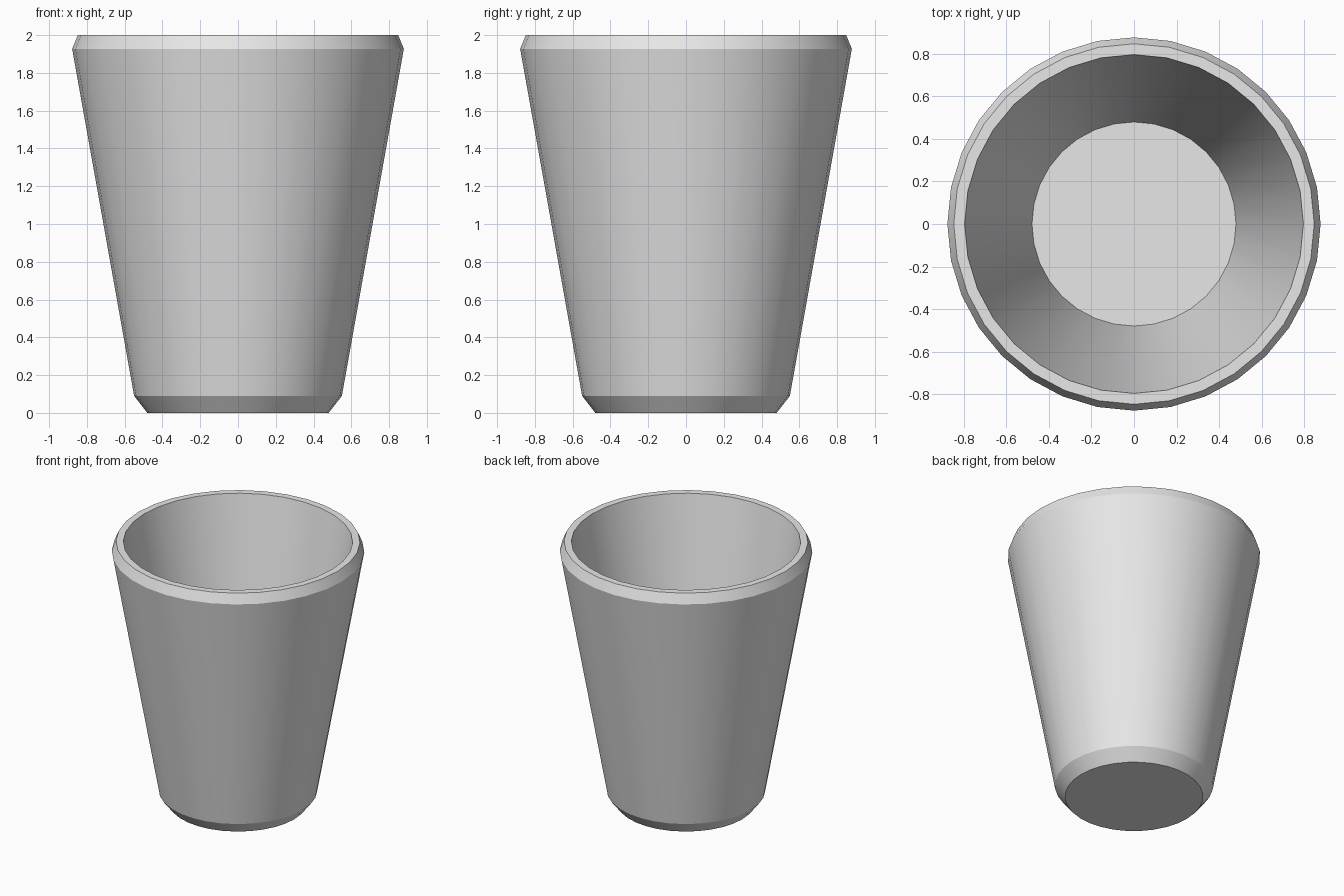
import bpy
import bmesh
import math

SIDES = 32

old = bpy.data.objects.get("Cube")
if old:
    bpy.data.objects.remove(old, do_unlink=True)

# Plain grey material
grey = bpy.data.materials.new("plain_grey")
grey.use_nodes = True
colour = (0.8, 0.8, 0.8, 1.0)
grey.diffuse_color = colour
grey.node_tree.nodes["Principled BSDF"].inputs["Base Color"].default_value = colour

# Cup profile as (radius, height): base, bevelled wall, rim, inner wall, floor
profile = [(0.48, 0.0), (0.55, 0.09), (0.878, 1.927), (0.848, 2.0),
           (0.797, 2.0), (0.48, 0.2)]


def ring(bm, radius, height):
    step = math.tau / SIDES
    return [bm.verts.new((radius * math.cos(i * step), radius * math.sin(i * step), height))
            for i in range(SIDES)]


bm = bmesh.new()
rings = [ring(bm, r, z) for r, z in profile]
for low, high in zip(rings, rings[1:]):
    for i in range(SIDES):
        j = (i + 1) % SIDES
        bm.faces.new((low[i], low[j], high[j], high[i]))

# Underside and inner floor
bm.faces.new(rings[0][::-1])
bm.faces.new(rings[-1])
bmesh.ops.recalc_face_normals(bm, faces=bm.faces)

mesh = bpy.data.meshes.new("cup")
bm.to_mesh(mesh)
bm.free()
mesh.materials.append(grey)
cup = bpy.data.objects.new("cup", mesh)
bpy.context.collection.objects.link(cup)

# Smooth round walls with crisp bevels
bpy.ops.object.select_all(action="DESELECT")
cup.select_set(True)
bpy.context.view_layer.objects.active = cup
bpy.ops.object.shade_smooth_by_angle(angle=math.radians(25))
